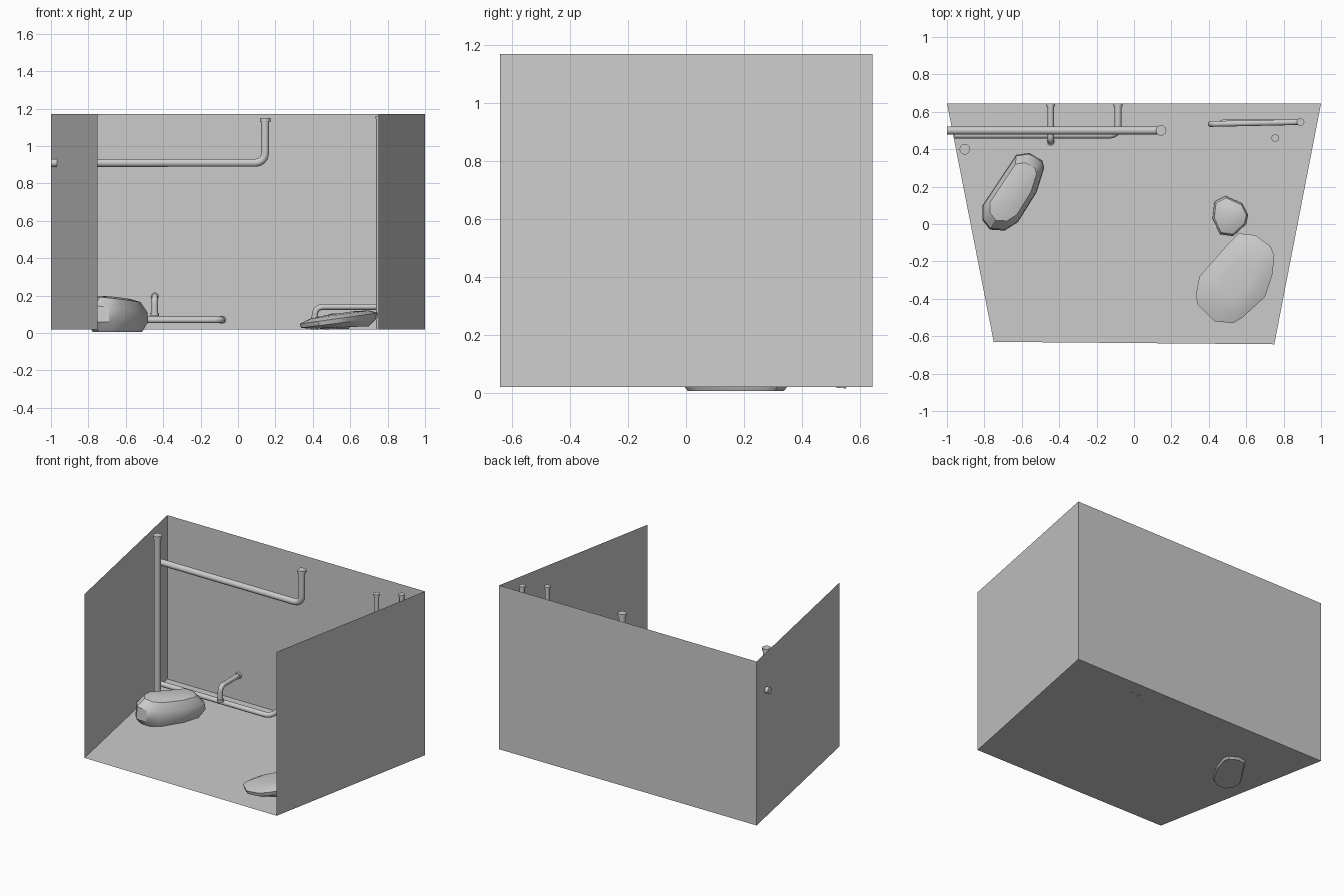
import bpy
import bmesh
from math import radians
from mathutils import Vector

cube = bpy.data.objects.get("Cube")
if cube:
    bpy.data.objects.remove(cube, do_unlink=True)

GREY = (0.6, 0.6, 0.6, 1)
grey = bpy.data.materials.new("plain grey")
grey.use_nodes = True
grey.diffuse_color = GREY
grey.node_tree.nodes["Principled BSDF"].inputs["Base Color"].default_value = GREY

FLOOR = 0.02
TOP = 1.17
BACK = 0.645


def add_object(name, mesh, smooth_angle=None):
    mesh.materials.clear()
    mesh.materials.append(grey)
    obj = bpy.data.objects.new(name, mesh)
    bpy.context.collection.objects.link(obj)
    if smooth_angle:
        bpy.ops.object.select_all(action="DESELECT")
        obj.select_set(True)
        bpy.context.view_layer.objects.active = obj
        bpy.ops.object.shade_smooth_by_angle(angle=radians(smooth_angle))
    return obj


def add_bmesh(name, bm, smooth_angle=None):
    bmesh.ops.recalc_face_normals(bm, faces=bm.faces)
    mesh = bpy.data.meshes.new(name)
    bm.to_mesh(mesh)
    bm.free()
    return add_object(name, mesh, smooth_angle)


def round_corners(points, radius, steps=6):
    """Replace each inner corner of a path with a short curve."""
    pts = [Vector(p) for p in points]
    path = [pts[0]]
    for before, corner, after in zip(pts, pts[1:], pts[2:]):
        start = corner + (before - corner).normalized() * radius
        end = corner + (after - corner).normalized() * radius
        for i in range(steps + 1):
            t = i / steps
            path.append(start.lerp(corner, t).lerp(corner.lerp(end, t), t))
    return path + [pts[-1]]


def tube(name, path, radius):
    curve = bpy.data.curves.new(name, "CURVE")
    curve.dimensions = "3D"
    curve.bevel_depth = radius
    curve.bevel_resolution = 3
    curve.use_fill_caps = True
    spline = curve.splines.new("POLY")
    spline.points.add(len(path) - 1)
    for point, co in zip(spline.points, path):
        point.co = (*co, 1)
    helper = bpy.data.objects.new(name + "_path", curve)
    bpy.context.collection.objects.link(helper)
    graph = bpy.context.evaluated_depsgraph_get()
    mesh = bpy.data.meshes.new_from_object(helper.evaluated_get(graph))
    bpy.data.objects.remove(helper, do_unlink=True)
    return add_object(name, mesh, 40)


def pipe(name, points, radius, bend=0.05, flanges=(-1,)):
    """Bent pipe with a short collar on the chosen ends."""
    tube(name, round_corners(points, bend), radius)
    for end in flanges:
        tip = Vector(points[end])
        inner = Vector(points[1 if end == 0 else -2])
        collar = tip + (inner - tip).normalized() * radius
        tube(f"{name}_collar_{abs(end)}", [collar, tip], radius * 1.3)


def rock(name, outline, layers, slope=(0, 0)):
    """Stack scaled copies of an outline; each layer is (height, scale, tilt)."""
    cx = sum(p[0] for p in outline) / len(outline)
    cy = sum(p[1] for p in outline) / len(outline)
    bm = bmesh.new()
    rings = []
    for z, scale, tilt in layers:
        ring = []
        for x, y in outline:
            dx, dy = (x - cx) * scale, (y - cy) * scale
            lift = tilt * (dx * slope[0] + dy * slope[1])
            ring.append(bm.verts.new((cx + dx, cy + dy, z + lift)))
        rings.append(ring)
    for low, high in zip(rings, rings[1:]):
        for i in range(len(low)):
            j = (i + 1) % len(low)
            bm.faces.new((low[i], low[j], high[j], high[i]))
    bm.faces.new(rings[0])
    bm.faces.new(rings[-1])
    add_bmesh(name, bm, 35)


# Open room: floor and three thin walls
bm = bmesh.new()
corners = [(-0.75, -0.63), (-1, BACK), (1, BACK), (0.75, -0.643)]
low = [bm.verts.new((x, y, FLOOR)) for x, y in corners]
high = [bm.verts.new((x, y, TOP)) for x, y in corners]
bm.faces.new(low)
for i in range(3):
    bm.faces.new((low[i], low[i + 1], high[i + 1], high[i]))
add_bmesh("room_shell", bm)

# Small plate on the back wall
bm = bmesh.new()
bmesh.ops.create_cube(bm, size=1)
bmesh.ops.scale(bm, vec=(0.085, 0.004, 0.065), verts=bm.verts)
bmesh.ops.translate(bm, vec=(0.32, BACK - 0.002, 0.082), verts=bm.verts)
add_bmesh("wall_plate", bm)

# Pipes on the left half
pipe("upper_pipe", [(-1, 0.5, 0.91), (0.145, 0.5, 0.91), (0.145, 0.5, 1.15)],
     0.022, 0.06)
pipe("lower_pipe", [(-0.96, 0.475, 0.07), (-0.085, 0.475, 0.07), (-0.085, BACK, 0.07)],
     0.018)
pipe("branch_pipe", [(-0.445, 0.44, 0.09), (-0.445, 0.44, 0.195), (-0.445, BACK, 0.195)],
     0.017, 0.04, (0, -1))
pipe("left_riser", [(-0.905, 0.4, FLOOR), (-0.905, 0.4, 1.15)], 0.022)

# Pipes on the right half
pipe("right_riser", [(0.41, 0.535, 0.016), (0.41, 0.535, 0.14),
                     (0.89, 0.545, 0.14), (0.89, 0.545, 1.16)], 0.016)
tube("right_lower_pipe", round_corners(
    [(0.47, 0.54, 0.016), (0.47, 0.545, 0.09), (0.89, 0.545, 0.09)], 0.04), 0.014)
pipe("thin_riser", [(0.755, 0.46, FLOOR), (0.755, 0.46, 1.16)], 0.016)

# Rocks lying on the floor
rock("left_rock",
     [(-0.77, -0.03), (-0.69, -0.035), (-0.62, 0.01), (-0.52, 0.17), (-0.48, 0.3),
      (-0.49, 0.34), (-0.56, 0.38), (-0.63, 0.37), (-0.71, 0.25), (-0.81, 0.1), (-0.81, 0.02)],
     [(0.006, 0.8, 0), (0.06, 1, 0), (0.13, 0.97, 1), (0.18, 0.75, 1), (0.19, 0.4, 1)],
     (-0.1, -0.02))
rock("large_right_rock",
     [(0.33, -0.38), (0.34, -0.43), (0.43, -0.52), (0.53, -0.53), (0.58, -0.5), (0.7, -0.39),
      (0.74, -0.27), (0.75, -0.17), (0.73, -0.12), (0.65, -0.06), (0.56, -0.05), (0.5, -0.11),
      (0.35, -0.28)],
     [(0.03, 0.75, 0.3), (0.055, 0.97, 0.9), (0.08, 1, 1), (0.1, 0.75, 1), (0.107, 0.4, 1)],
     (0.14, 0))
rock("small_right_rock",
     [(0.42, 0.03), (0.46, -0.055), (0.53, -0.065), (0.6, 0), (0.61, 0.05), (0.58, 0.11),
      (0.49, 0.15), (0.43, 0.12)],
     [(0.021, 0.8, 0), (0.05, 1, 0), (0.075, 0.9, 1), (0.092, 0.5, 1)],
     (0.08, 0))
